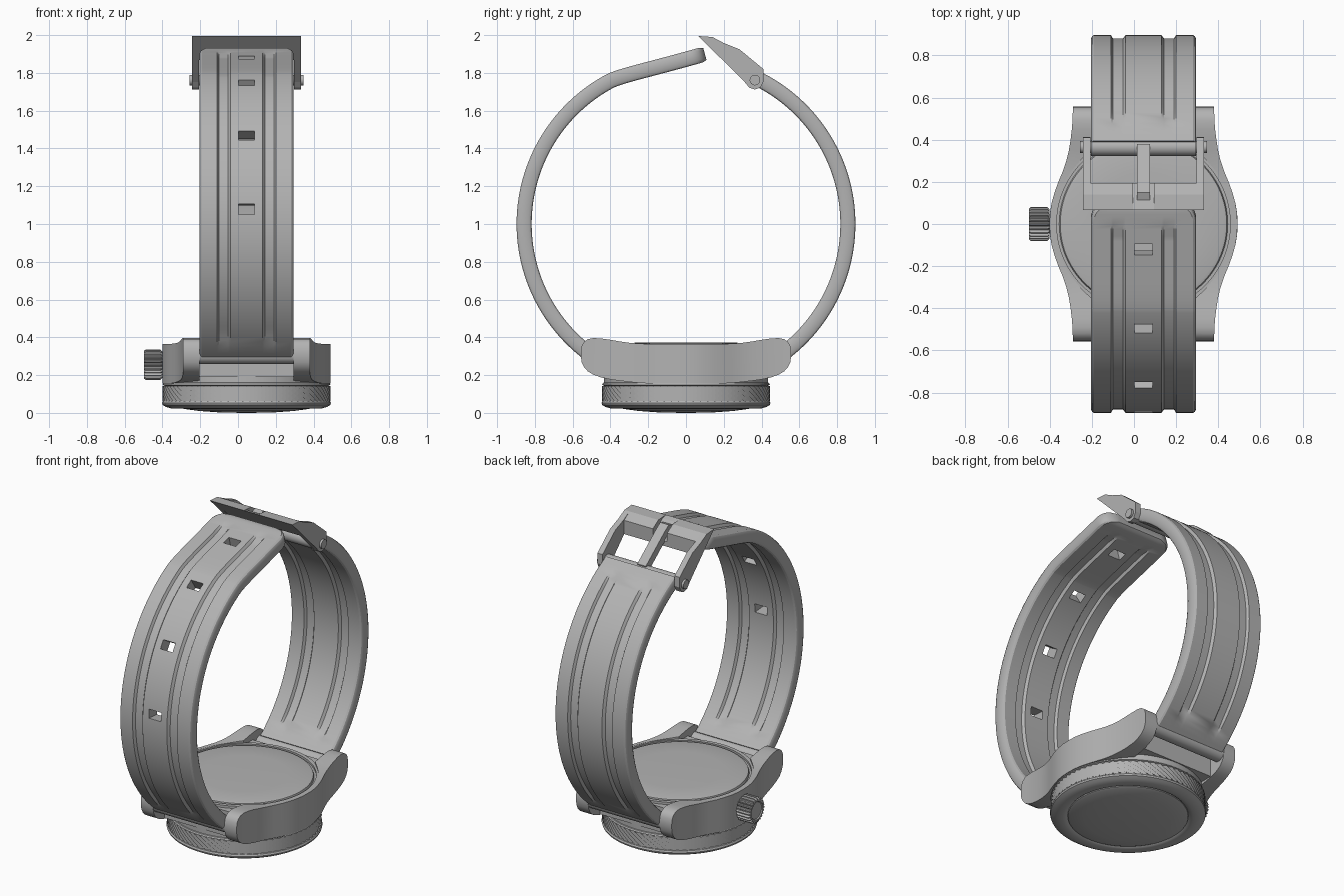
import bpy, bmesh
from math import sin, cos, pi, sqrt, radians, hypot
from mathutils import Vector, Matrix
from mathutils.geometry import interpolate_bezier

if "Cube" in bpy.data.objects:
    bpy.data.objects.remove(bpy.data.objects["Cube"])

CX = 0.045          # x of the case and strap centre line
STRAP_R = 0.857     # radius of the strap loop, centred on y=0, z=1

grey = bpy.data.materials.new("plain_grey")
grey.use_nodes = True
grey.diffuse_color = (0.45, 0.45, 0.45, 1)
grey.node_tree.nodes["Principled BSDF"].inputs["Base Color"].default_value = (0.45, 0.45, 0.45, 1)


def finish(name, bm, angle=30):
    bmesh.ops.remove_doubles(bm, verts=bm.verts, dist=1e-5)
    bmesh.ops.recalc_face_normals(bm, faces=bm.faces)
    me = bpy.data.meshes.new(name)
    bm.to_mesh(me)
    bm.free()
    me.materials.append(grey)
    ob = bpy.data.objects.new(name, me)
    bpy.context.collection.objects.link(ob)
    bpy.ops.object.select_all(action='DESELECT')
    ob.select_set(True)
    bpy.context.view_layer.objects.active = ob
    if angle:
        bpy.ops.object.shade_smooth_by_angle(angle=radians(angle))
    return ob


def add_loft(bm, rings):
    """Skin a list of closed rings and cap both ends."""
    rows = [[bm.verts.new(p) for p in ring] for ring in rings]
    n = len(rows[0])
    for a, b in zip(rows, rows[1:]):
        for i in range(n):
            j = (i + 1) % n
            bm.faces.new((a[i], a[j], b[j], b[i]))
    bm.faces.new(rows[0])
    bm.faces.new(rows[-1])


def loft(name, rings, angle=30):
    bm = bmesh.new()
    add_loft(bm, rings)
    return finish(name, bm, angle)


def lathe(name, profile, seg=96):
    """Turn (radius, z) points about the vertical axis of the case."""
    return loft(name, [[(CX + r * cos(2 * pi * i / seg), r * sin(2 * pi * i / seg), z)
                        for i in range(seg)] for r, z in profile])


def prism(name, outline, spans, angle=0):
    """Extrude a (y, z) outline over spans of x measured from the centre line."""
    bm = bmesh.new()
    for x0, x1 in spans:
        add_loft(bm, [[(CX + x, y, z) for y, z in outline] for x in (x0, x1)])
    return finish(name, bm, angle)


def disc(y, z, r, n=24):
    return [(y + r * cos(2 * pi * i / n), z + r * sin(2 * pi * i / n)) for i in range(n)]


def both(a, b):
    return [(a, b), (-b, -a)]


# Case middle with the recessed ring around the back plate
lathe("case_back", [(0.02, 0.16), (0.435, 0.16), (0.435, 0.364), (0.412, 0.364), (0.412, 0.35),
                    (0.4, 0.35), (0.395, 0.364), (0.38, 0.368), (0.25, 0.372), (0.02, 0.373)])
prism("case_ends", [(-0.44, 0.19), (0.44, 0.19), (0.44, 0.349), (-0.44, 0.349)], [(-0.25, 0.25)])

# Case flanks that sweep out into the lugs: y, bottom, top, half width
flank = [(0, .155, .365, .446), (.05, .155, .365, .444), (.1, .155, .365, .436), (.15, .155, .365, .422),
         (.2, .156, .365, .404), (.25, .159, .367, .383), (.3, .164, .371, .366), (.35, .17, .378, .354),
         (.4, .177, .387, .346), (.45, .188, .394, .34), (.49, .202, .396, .337), (.52, .22, .39, .336),
         (.54, .243, .376, .335), (.552, .268, .355, .335), (.557, .3, .325, .335)]
stations = [(-y, b, t, w) for y, b, t, w in flank[:0:-1]] + flank
for side, label in ((1, "left"), (-1, "right")):
    rings = []
    for y, b, t, w in stations:
        inner = max(0.25, sqrt(max(0, 0.425 ** 2 - y * y)))
        rings.append([(CX + side * x, y, z) for x, z in ((inner, b), (w, b), (w, t), (inner, t))])
    loft("case_flank_" + label, rings, 35)

# Bezel: neck, lips and rounded rim
lathe("bezel", [(0.3, 0.19), (0.425, 0.19), (0.425, 0.165), (0.44, 0.158), (0.444, 0.148), (0.432, 0.143),
                (0.432, 0.064), (0.442, 0.062), (0.447, 0.052), (0.444, 0.042), (0.425, 0.031),
                (0.4, 0.024), (0.375, 0.022), (0.355, 0.026), (0.345, 0.034), (0.3, 0.034)])
lathe("crystal", [(0.347, 0.04), (0.345, 0.027), (0.33, 0.021), (0.25, 0.01), (0.15, 0.003), (0.02, 0)])

# Diamond knurling round the bezel
KN = 140
loft("bezel_knurling", [[(CX + r * cos(2 * pi * i / KN), r * sin(2 * pi * i / KN), 0.064 + 0.0132 * j)
                         for i in range(KN) for r in [0.431 + 0.013 * ((i + j) % 2)]]
                        for j in range(7)], 0)

# Ribbed crown on its stem
TEETH = 24
crown = []
for x, tip, root in ((-0.40, .07, .064), (-0.41, .08, .067), (-0.49, .08, .067), (-0.498, .073, .064),
                     (-0.498, .056, .056), (-0.492, .052, .052)):
    ring = []
    for i in range(TEETH * 4):
        r = tip if i % 4 < 2 else root
        a = 2 * pi * i / (TEETH * 4)
        ring.append((x, r * cos(a), 0.255 + r * sin(a)))
    crown.append(ring)
loft("crown", crown)
prism("crown_stem", disc(0, 0.255, 0.045), [(-0.46, -0.4)], 30)


# Strap halves: a grooved section swept along a path
def arc(a0, a1, n):
    return [Vector((STRAP_R * cos(radians(a0 + (a1 - a0) * i / n)),
                    1 + STRAP_R * sin(radians(a0 + (a1 - a0) * i / n)))) for i in range(n + 1)]


def section(hw, h, d):
    half = [(-hw, 0.55 * h), (-hw + 0.006, 0.85 * h), (-hw + 0.015, h),
            (-0.155, h), (-0.145, h - d), (-0.097, h - d), (-0.085, h)]
    top = half + [(-u, v) for u, v in half[::-1]]
    return top + [(-u, -v) for u, v in top]


def strap(name, path, flip=1, round_tip=False):
    dist = [0]
    for p, q in zip(path, path[1:]):
        dist.append(dist[-1] + (q - p).length)
    rings = []
    for k, p in enumerate(path):
        t = (path[min(k + 1, len(path) - 1)] - path[max(k - 1, 0)]).normalized()
        n = Vector((-t.y, t.x))
        left = dist[-1] - dist[k]
        e = min(left, dist[k])
        d = 0.016 * min(1, max(0, (e - 0.07) / 0.1))
        hw, h = 0.25, 0.04
        if round_tip and left < 0.08:
            hw = 0.17 + sqrt(max(0, 0.08 ** 2 - (0.08 - left) ** 2))
            h = 0.04 - 0.008 * max(0, 1 - left / 0.02)
        rings.append([(CX + u, flip * (p.x + n.x * v), p.y + n.y * v) for u, v in section(hw, h, d)])
    return loft(name, rings, 28)


curve = interpolate_bezier(Vector((-0.402, 1.757)), Vector((-0.33, 1.79)),
                           Vector((-0.2, 1.815)), Vector((0.1, 1.9)), 60)
front = strap("strap_front", arc(232, 118, 56) + [Vector(p[:2]) for p in curve[1:]], 1, True)
strap("strap_back", arc(232, 116, 56), -1)

# Buckle holes cut through the front strap
bm = bmesh.new()
spots = [(STRAP_R * cos(radians(a)), 1 + STRAP_R * sin(radians(a)), radians(a - 90))
         for a in (175, 148.5, 123.5)] + [(-0.11, 1.842, radians(15))]
for y, z, tilt in spots:
    m = (Matrix.Translation((CX, y, z)) @ Matrix.Rotation(tilt, 4, 'X')
         @ Matrix.Diagonal((0.085, 0.055, 0.2, 1)))
    bmesh.ops.create_cube(bm, size=1, matrix=m)
cutter = finish("hole_cutter", bm, 0)
cutter.hide_render = True
mod = front.modifiers.new("holes", 'BOOLEAN')
mod.operation = 'DIFFERENCE'
mod.solver = 'EXACT'
mod.object = cutter
bpy.context.view_layer.objects.active = front
bpy.ops.object.modifier_apply(modifier=mod.name)
bpy.data.objects.remove(cutter)

# Strap ends wrapped round the spring bars and the buckle bar
for label, y, z, r in (("lug_front", -0.51, 0.305, 0.046), ("lug_back", 0.51, 0.305, 0.046),
                       ("buckle", 0.365, 1.762, 0.043)):
    prism("strap_loop_" + label, disc(y, z, r), [(-0.25, 0.25)], 30)

# Buckle: side arms, pin heads, cross bar and prong
prism("buckle_arms", [(0.066, 1.995), (0.14, 1.99), (0.2, 1.958), (0.283, 1.925), (0.41, 1.82), (0.412, 1.757),
                      (0.395, 1.723), (0.365, 1.712), (0.335, 1.722), (0.31, 1.752)], both(0.252, 0.288))
prism("buckle_pin", disc(0.365, 1.762, 0.028), [(-0.302, 0.302)], 30)
prism("buckle_bar", [(0.066, 1.995), (0.14, 1.99), (0.195, 1.955), (0.195, 1.868)], both(0.05, 0.255))
prism("buckle_bar_notch", [(0.066, 1.995), (0.1, 1.985), (0.195, 1.9), (0.195, 1.868)], [(-0.05, 0.05)])
prism("buckle_prong", [(0.115, 1.972), (0.15, 1.984), (0.19, 1.958), (0.38, 1.81), (0.37, 1.755), (0.12, 1.95)],
      [(-0.03, 0.03)])
